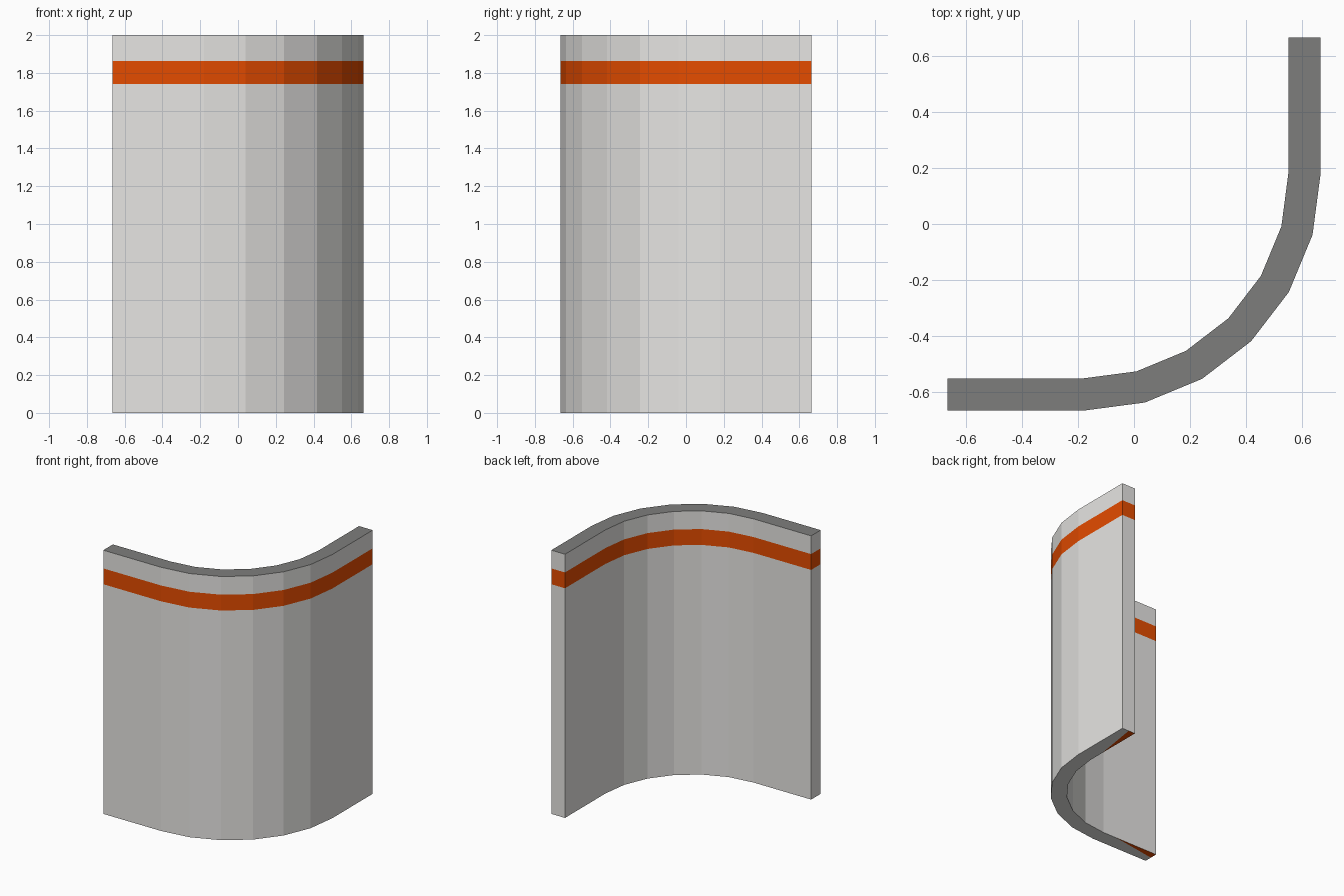
import bpy, bmesh, math

if "Cube" in bpy.data.objects:
    bpy.data.objects.remove(bpy.data.objects["Cube"])

def material(name, rgb):
    m = bpy.data.materials.new(name)
    m.diffuse_color = (*rgb, 1)
    m.use_nodes = True
    m.node_tree.nodes["Principled BSDF"].inputs["Base Color"].default_value = m.diffuse_color
    return m

GREY = material("light grey", (0.80, 0.79, 0.77))
ORANGE = material("orange", (0.78, 0.072, 0.0))
DARK = material("dark grey", (0.207, 0.207, 0.202))

END, CENTRE, OUTER, INNER, SEGMENTS = 0.665, 0.18, 0.845, 0.73, 6
STRIPE = (1.742, 1.862)
LEVELS = (0, *STRIPE, 2)
WEDGE = 0.36                        # length of painted corner under each end

def rail(radius):
    """Plan path: straight arm, quarter arc, straight arm."""
    off = radius - CENTRE
    arc = [(-CENTRE + radius * math.sin(a), CENTRE - radius * math.cos(a))
           for a in (i * math.pi / 2 / SEGMENTS for i in range(SEGMENTS + 1))]
    return ([(-END, -off), (-END + WEDGE, -off)] + arc
            + [(off, END - WEDGE), (off, END)])

# curved wall: stacked rings of the closed plan outline
outline = rail(OUTER) + rail(INNER)[::-1]
n = len(outline)
half = n // 2
bm = bmesh.new()
rings = [[bm.verts.new((x, y, z)) for x, y in outline] for z in LEVELS]
for k in range(len(rings) - 1):
    for i in range(n):
        j = (i + 1) % n
        f = bm.faces.new((rings[k][i], rings[k][j], rings[k + 1][j], rings[k + 1][i]))
        f.material_index = 1 if k == 1 else 0      # painted stripe

# dark top and grey underside
for i in range(half - 1):
    ids = (i, i + 1, n - 2 - i, n - 1 - i)
    bm.faces.new([rings[-1][v] for v in ids]).material_index = 2
    a, b, c, d = (rings[0][v] for v in ids)
    if i in (0, half - 2):                         # painted wedge under each end
        if i:
            a, b, c, d = b, a, d, c                # a, d are at the open end
        mid = bm.verts.new((a.co + d.co) / 2)
        bm.faces.new((d, c, mid) if i == 0 else (mid, c, d)).material_index = 1
        bm.faces.new((mid, c, b, a) if i == 0 else (a, b, c, mid))
    else:
        bm.faces.new((d, c, b, a))

bmesh.ops.recalc_face_normals(bm, faces=bm.faces)
mesh = bpy.data.meshes.new("curved_wall")
bm.to_mesh(mesh)
bm.free()
for m in (GREY, ORANGE, DARK):
    mesh.materials.append(m)
bpy.context.collection.objects.link(bpy.data.objects.new("curved_wall", mesh))
